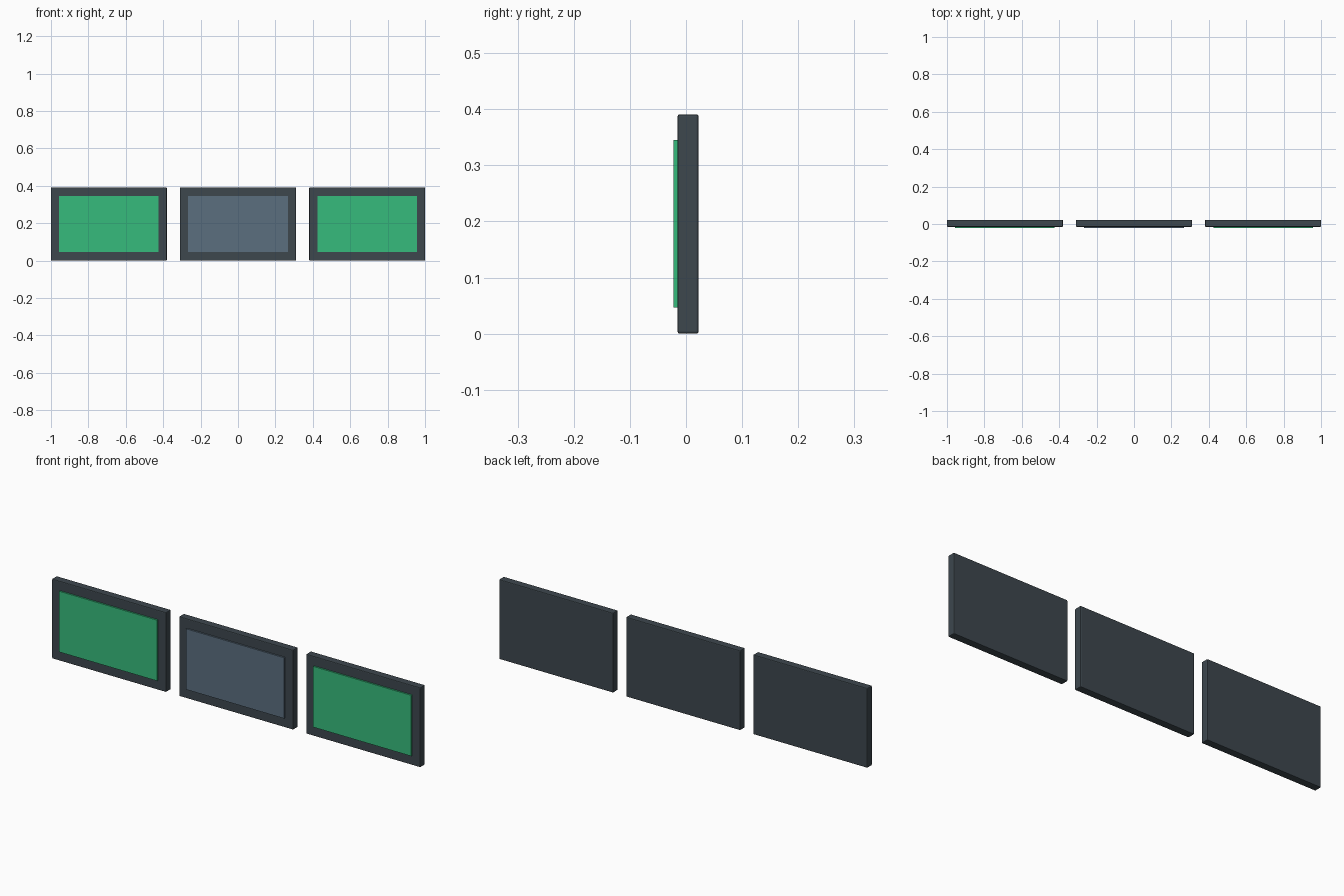
import bpy

if "Cube" in bpy.data.objects:
    bpy.data.objects.remove(bpy.data.objects["Cube"])


def material(name, rgb):
    mat = bpy.data.materials.new(name)
    mat.diffuse_color = (*rgb, 1)
    mat.use_nodes = True
    mat.node_tree.nodes["Principled BSDF"].inputs["Base Color"].default_value = mat.diffuse_color
    return mat


def box(name, x, y, z, mat, bevel=0.0):
    """Box from (min, max) ranges, with optional chamfered edges."""
    bpy.ops.mesh.primitive_cube_add(
        size=1, location=[(a + b) / 2 for a, b in (x, y, z)])
    obj = bpy.context.object
    obj.name = name
    obj.scale = [b - a for a, b in (x, y, z)]
    bpy.ops.object.transform_apply(location=False, rotation=False, scale=True)
    obj.data.materials.append(mat)
    if bevel:
        mod = obj.modifiers.new("edge_bevel", "BEVEL")
        mod.width = bevel
        mod.segments = 2
    return obj


casing = material("dark_casing", (0.047, 0.063, 0.076))
green = material("green_screen", (0.037, 0.5, 0.2))
slate = material("slate_screen", (0.105, 0.156, 0.212))

# Three identical panels in a row, the middle one unlit
for side, cx, screen_mat in (("left", -0.69, green),
                             ("middle", 0.0, slate),
                             ("right", 0.69, green)):
    # Flat casing slab
    box(f"{side}_casing", (cx - 0.31, cx + 0.31), (-0.015, 0.0225),
        (0, 0.391), casing, bevel=0.004)
    # Thin raised screen on the front face
    box(f"{side}_screen", (cx - 0.266, cx + 0.266), (-0.0225, -0.014),
        (0.047, 0.345), screen_mat)
